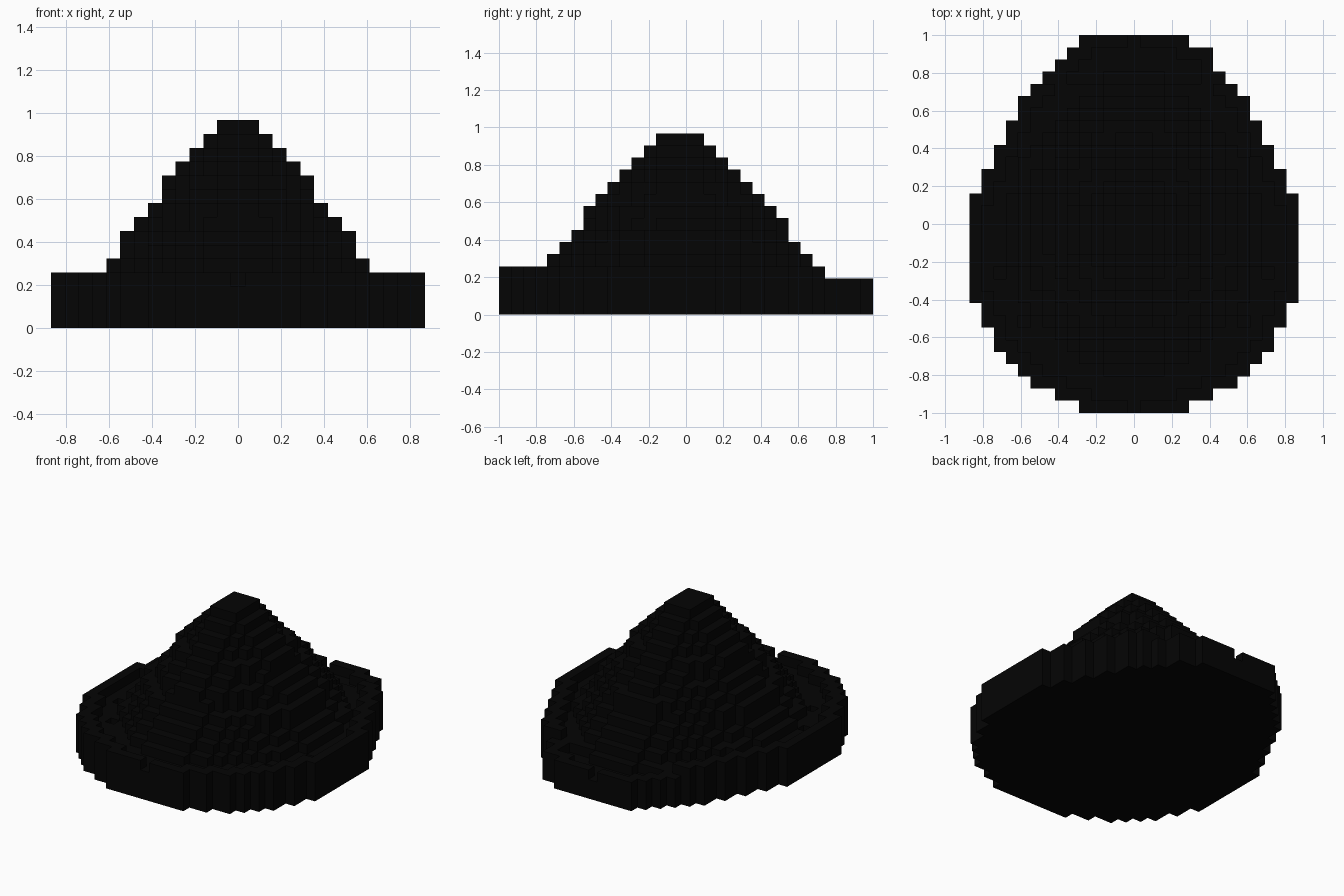
import bpy
import bmesh

if "Cube" in bpy.data.objects:
    bpy.data.objects.remove(bpy.data.objects["Cube"], do_unlink=True)

ROWS = 31
S = 2 / ROWS  # block size

black = bpy.data.materials.new("matte_black")
black.use_nodes = True
COLOUR = (0.0015, 0.0015, 0.0015, 1)
black.diffuse_color = COLOUR
bsdf = black.node_tree.nodes["Principled BSDF"]
bsdf.inputs["Base Color"].default_value = COLOUR
bsdf.inputs["Roughness"].default_value = 0.9

# Egg-shaped outline: half width in blocks for each row, front to back
outline = ([4, 6, 8, 9, 10, 11, 11, 12, 12] + [13] * 9
           + [12, 12, 11, 11, 10, 10, 9, 9, 8, 7, 6, 6, 4])
cells = {(i, j) for j, h in enumerate(outline) for i in range(-h, h + 1)}
cells.discard((-6, 29))

# Crown layers from the top down: half width, first row, end row
layers = [(1, 13, 17), (2, 12, 18), (3, 11, 19), (4, 10, 20), (5, 9, 21),
          (5, 8, 22), (6, 7, 23), (7, 7, 24), (8, 6, 24), (8, 5, 25),
          (9, 4, 26), (10, 3, 27), (11, 2, 28)]


def crown_height(i, j):
    """Rectangular cap on layers that are slightly leaner than ellipses."""
    for n, (hx, j0, j1) in enumerate(layers):
        dx = abs(i) / (hx + 0.5)
        dy = abs(j + 0.5 - (j0 + j1) / 2) / ((j1 - j0) / 2)
        power = 1.75 if n else 4
        if dx ** power + dy ** power <= 1.02:
            return 15 - n
    return 2


def around(c):
    return [(c[0] + a, c[1] + b) for a in (-1, 0, 1) for b in (-1, 0, 1)]


# Upturned rim, one block thick, with a lower step inside it
rim = {c for c in cells if any(n not in cells for n in around(c))}
inner = {n for c in rim for n in around(c)} & cells - rim


def brim_height(c):
    top = 3 if c[1] >= 27 else 4
    if c in rim:
        return top - (c[0] == 0)
    return top - 1 if c in inner else 2


crown = {c: crown_height(*c) for c in cells}
heights = {c: max(crown[c], brim_height(c)) for c in cells}


def build_blocks(name, part):
    """Stepped columns with only their outer faces."""
    bm = bmesh.new()

    def quad(*pts):
        bm.faces.new([bm.verts.new((x * S, y * S - 1, z * S)) for x, y, z in pts])

    for i, j in part:
        top = heights[i, j]
        x0, x1, y0, y1 = i - 0.5, i + 0.5, j, j + 1
        quad((x0, y0, top), (x1, y0, top), (x1, y1, top), (x0, y1, top))
        quad((x0, y1, 0), (x1, y1, 0), (x1, y0, 0), (x0, y0, 0))
        sides = [((i, j - 1), (x0, y0), (x1, y0)), ((i + 1, j), (x1, y0), (x1, y1)),
                 ((i, j + 1), (x1, y1), (x0, y1)), ((i - 1, j), (x0, y1), (x0, y0))]
        for neighbour, a, b in sides:
            low = heights.get(neighbour, 0)
            if low < top:
                quad((*a, low), (*b, low), (*b, top), (*a, top))
    bmesh.ops.remove_doubles(bm, verts=bm.verts, dist=S / 100)
    mesh = bpy.data.meshes.new(name)
    bm.to_mesh(mesh)
    bm.free()
    mesh.materials.append(black)
    bpy.context.collection.objects.link(bpy.data.objects.new(name, mesh))


hill = {c for c in cells if crown[c] >= 5}
build_blocks("stepped_crown", hill)
build_blocks("upturned_brim", cells - hill)
